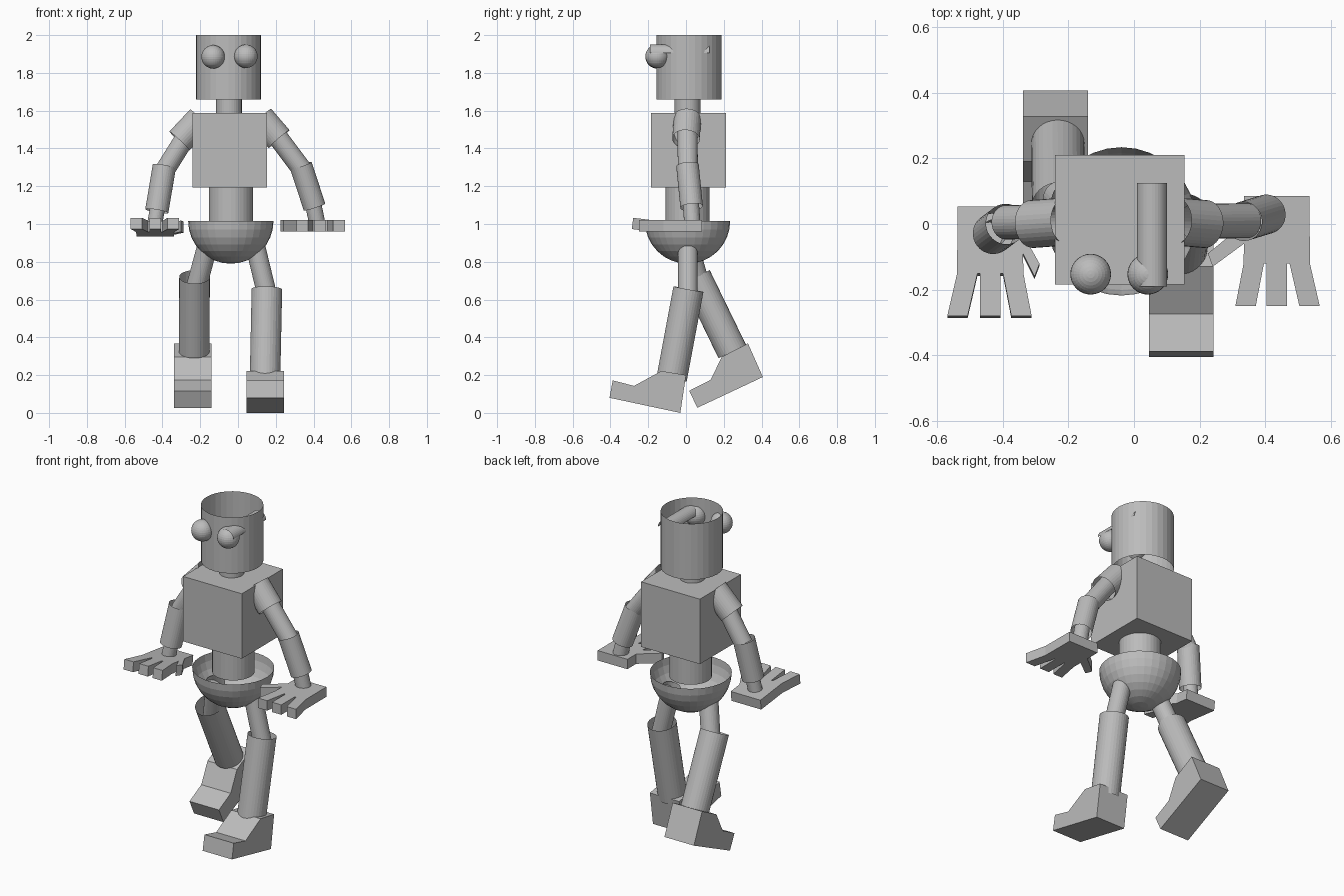
import bpy, bmesh, math
from mathutils import Vector, Matrix

if "Cube" in bpy.data.objects:
    bpy.data.objects.remove(bpy.data.objects["Cube"])

# One plain grey for the whole figure
grey = bpy.data.materials.new("plain grey")
grey.use_nodes = True
grey.diffuse_color = (0.5, 0.5, 0.5, 1)
grey.node_tree.nodes["Principled BSDF"].inputs["Base Color"].default_value = (0.5, 0.5, 0.5, 1)


def finish(name, bm):
    mesh = bpy.data.meshes.new(name)
    bm.to_mesh(mesh)
    bm.free()
    mesh.materials.append(grey)
    ob = bpy.data.objects.new(name, mesh)
    bpy.context.collection.objects.link(ob)
    return ob


def tube(name, start, end, radius, sides=32, keep=None):
    """Open-ended thin tube from start to end."""
    a, b = Vector(start), Vector(end)
    bm = bmesh.new()
    bmesh.ops.create_cone(bm, cap_ends=False, segments=sides,
                          radius1=radius, radius2=radius, depth=(b - a).length)
    turn = (b - a).to_track_quat('Z', 'Y').to_matrix().to_4x4()
    bmesh.ops.transform(bm, verts=bm.verts, matrix=Matrix.Translation((a + b) / 2) @ turn)
    if keep:
        bmesh.ops.delete(bm, geom=[v for v in bm.verts if not keep(v.co)], context='VERTS')
    return finish(name, bm)


def ball(name, centre, radius, lower_half=False):
    bm = bmesh.new()
    bmesh.ops.create_uvsphere(bm, u_segments=32, v_segments=16, radius=radius)
    if lower_half:
        bmesh.ops.delete(bm, geom=[v for v in bm.verts if v.co.z > 0.001], context='VERTS')
    bmesh.ops.translate(bm, verts=bm.verts, vec=centre)
    return finish(name, bm)


def slab(name, points, offset):
    """Flat outline pushed along an offset into a solid."""
    bm = bmesh.new()
    face = bm.faces.new([bm.verts.new(p) for p in points])
    new = bmesh.ops.extrude_face_region(bm, geom=[face], use_keep_orig=True)["geom"]
    bmesh.ops.translate(bm, vec=offset, verts=[v for v in new if isinstance(v, bmesh.types.BMVert)])
    bmesh.ops.recalc_face_normals(bm, faces=bm.faces)
    return finish(name, bm)


# Head, neck and eyes
tube("head", (-0.05, 0.015, 1.66), (-0.05, 0.015, 2), 0.172)
tube("neck", (-0.048, 0.008, 1.57), (-0.048, 0.008, 1.67), 0.068)
ball("right_eye", (-0.132, -0.153, 1.885), 0.062)
ball("left_eye", (0.042, -0.153, 1.888), 0.062)
tube("left_eyelid", (0.055, -0.19, 1.905), (0.055, 0.125, 1.905), 0.046,
     keep=lambda co: co.z > 1.9)

# Chest, waist and hollow pelvis
bm = bmesh.new()
bmesh.ops.create_cube(bm, size=0.395)
bmesh.ops.translate(bm, verts=bm.verts, vec=(-0.043, 0.013, 1.39))
finish("chest", bm)
tube("waist", (-0.037, 0.008, 0.99), (-0.037, 0.008, 1.2), 0.117)
ball("pelvis", (-0.038, 0.008, 1.016), 0.226, lower_half=True)

# Arms: shoulder, elbow and wrist joints of each side
tube("left_sleeve", (0.12, 0.008, 1.563), (0.217, 0.0, 1.45), 0.073)
tube("left_upper_arm", (0.18, 0.008, 1.5), (0.345, 0.01, 1.28), 0.053)
tube("left_forearm", (0.333, 0.008, 1.31), (0.405, 0.03, 1.09), 0.06)
tube("left_wrist", (0.395, 0.025, 1.12), (0.418, 0.033, 1.01), 0.043)
tube("right_sleeve", (-0.2, 0.008, 1.557), (-0.31, 0.0, 1.44), 0.073)
tube("right_upper_arm", (-0.24, 0.008, 1.52), (-0.39, 0.005, 1.28), 0.052)
tube("right_forearm", (-0.39, 0.0, 1.305), (-0.43, -0.03, 1.068), 0.062)
tube("right_wrist", (-0.425, -0.025, 1.09), (-0.442, -0.035, 0.995), 0.04)


def hand(name, side, thumb, place, pitch):
    """Palm with three spread fingers and a thumb on the inner side."""
    outline = [(0.1, 0.085), (-0.1, 0.085), (-0.1, 0.0),
               (-0.1 - thumb, -0.09), (-0.085 - thumb, -0.13), (-0.1, -0.06)]
    for base, tip in ((-0.07, -0.095), (0, 0), (0.07, 0.1)):
        outline += [(base - 0.031, -0.12), (tip - 0.031, -0.25),
                    (tip + 0.031, -0.25), (base + 0.031, -0.12)]
    ob = slab(name, [(side * x, y, -0.03) for x, y in outline], (0, 0, 0.06))
    ob.location = place
    ob.rotation_euler = (pitch, 0, 0)


hand("left_hand", 1, 0.11, (0.435, 0, 0.99), 0)
hand("right_hand", -1, 0.05, (-0.438, -0.035, 0.973), -0.12)

# Legs
tube("left_thigh", (0.09, 0.01, 0.89), (0.16, 0.01, 0.6), 0.052)
tube("left_shin", (0.153, 0.013, 0.655), (0.143, -0.076, 0.18), 0.081)
tube("right_thigh", (-0.16, 0.012, 0.89), (-0.225, 0.08, 0.65), 0.054)
tube("right_shin", (-0.23, 0.053, 0.72), (-0.232, 0.245, 0.325), 0.081)

# Feet: side outlines as (y, z)
left_outline = [(-0.405, 0.08), (-0.388, 0.172), (-0.275, 0.143),
                (-0.13, 0.222), (0, 0.2), (-0.03, 0)]
right_outline = [(0.06, 0.027), (0.017, 0.117), (0.13, 0.175),
                 (0.19, 0.297), (0.328, 0.368), (0.407, 0.19)]
slab("left_foot", [(0.046, y, z) for y, z in left_outline], (0.197, 0, 0))
slab("right_foot", [(-0.338, y, z) for y, z in right_outline], (0.198, 0, 0))
